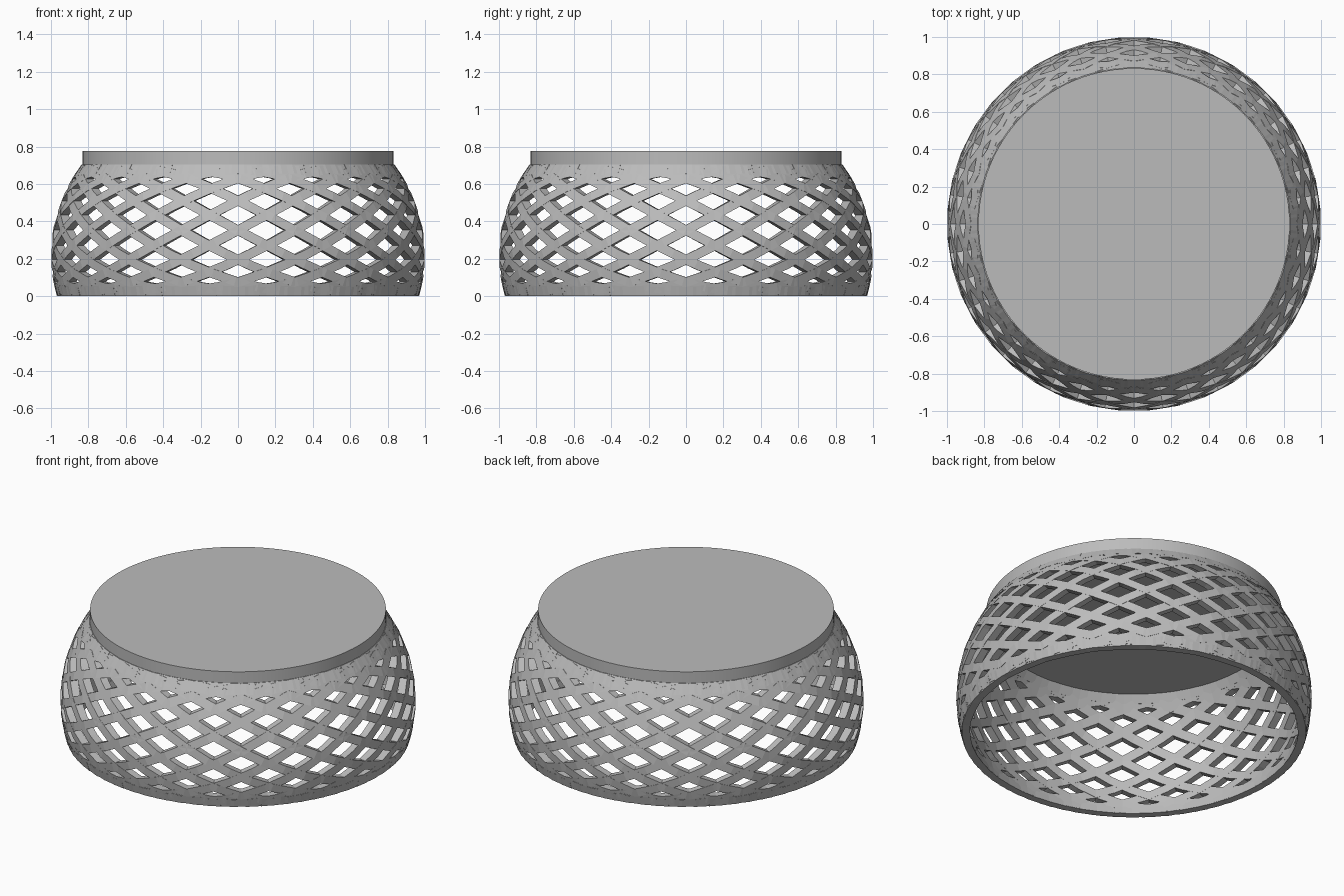
import bpy, bmesh
from math import sin, cos, pi, sqrt, hypot

if "Cube" in bpy.data.objects:
    bpy.data.objects.remove(bpy.data.objects["Cube"])

COUNT = 20        # strips per direction
SEGS = 16         # segments along a strip
HALF_W = 0.025    # half strip width
THICK = 0.045     # wall thickness
TOP = 0.705
MID, AMP = TOP / 2, TOP / 2 - HALF_W
TURN = 1.6        # how quickly a strip climbs around the wall

grey = bpy.data.materials.new("grey")
grey.diffuse_color = (0.5, 0.5, 0.5, 1)
grey.use_nodes = True
grey.node_tree.nodes["Principled BSDF"].inputs["Base Color"].default_value = grey.diffuse_color


def wall_radius(z):
    return sqrt(1 - ((z - 0.22) / 0.885) ** 2)


def strip(bm, start, direction):
    # one flat band that rises from rim to rim, with a level run at both ends
    ts = [-pi / 2 + pi * i / SEGS for i in range(SEGS + 1)]
    path = [(t / TURN, t) for t in ts]
    run = pi / COUNT
    path.insert(0, (path[0][0] - run, ts[0]))
    path.append((path[-1][0] + run, ts[-1]))
    rings = []
    for turn, t in path:
        a = start + direction * turn
        z = MID + AMP * sin(t)
        slope = AMP * cos(t) * TURN
        n = hypot(1, slope)
        ring = []
        for side, depth in ((-1, 0), (1, 0), (1, THICK), (-1, THICK)):
            zz = z + side * HALF_W / n
            aa = a - direction * side * HALF_W * slope / n
            r = wall_radius(zz) - depth
            ring.append(bm.verts.new((r * cos(aa), r * sin(aa), zz)))
        rings.append(ring)
    for p, q in zip(rings, rings[1:]):
        for k in range(4):
            j = (k + 1) % 4
            bm.faces.new((p[k], p[j], q[j], q[k]))
    bm.faces.new(rings[0])
    bm.faces.new(rings[-1])


# woven wall, one object per winding direction
for name, d in (("lattice_left", -1), ("lattice_right", 1)):
    bm = bmesh.new()
    for k in range(COUNT):
        strip(bm, 2 * pi * k / COUNT, d)
    bmesh.ops.recalc_face_normals(bm, faces=bm.faces)
    me = bpy.data.meshes.new(name)
    bm.to_mesh(me)
    bm.free()
    me.materials.append(grey)
    bpy.context.collection.objects.link(bpy.data.objects.new(name, me))

# solid top disc
bpy.ops.mesh.primitive_cylinder_add(vertices=96, radius=0.832, depth=0.075,
                                    location=(0, 0, 0.7375))
disc = bpy.context.object
disc.name = "top_disc"
disc.data.materials.append(grey)
bpy.ops.object.shade_smooth_by_angle()
